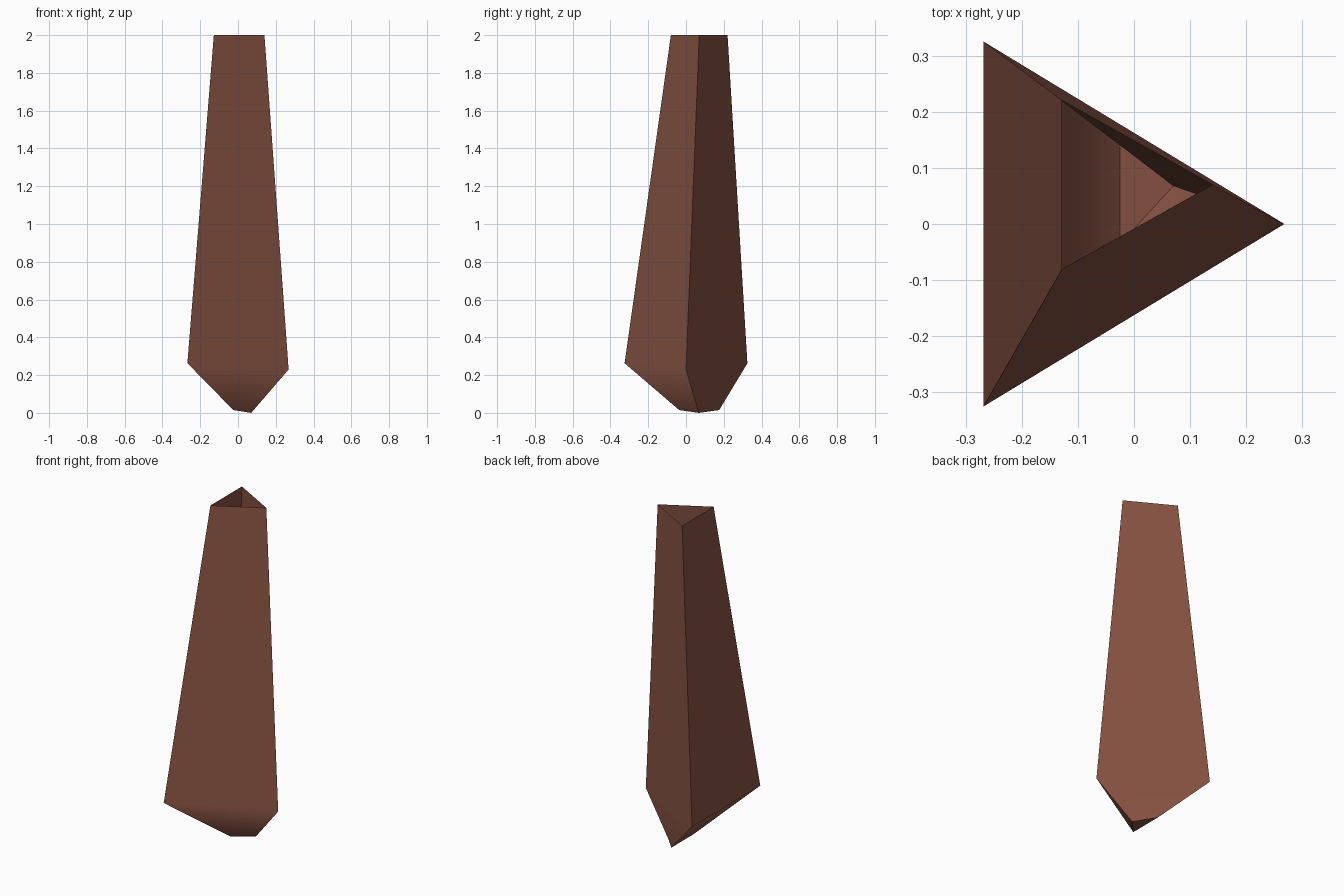
import bpy
import bmesh

default = bpy.data.objects.get("Cube")
if default:
    bpy.data.objects.remove(default, do_unlink=True)

# Single brown material
brown = bpy.data.materials.new("reddish_brown")
brown.use_nodes = True
color = (0.24, 0.085, 0.055, 1.0)
brown.diffuse_color = color
bsdf = brown.node_tree.nodes["Principled BSDF"]
bsdf.inputs["Base Color"].default_value = color
bsdf.inputs["Roughness"].default_value = 0.9

# Three-sided cross-sections, from tip to open top, counterclockwise
sections = [
    [(-0.025, -0.036, 0.015), (0.07, 0.068, 0.0), (-0.025, 0.176, 0.015)],
    [(-0.268, -0.325, 0.263), (0.268, 0.0, 0.23), (-0.268, 0.325, 0.263)],
    [(-0.128, -0.08, 2.0), (0.14, 0.07, 2.0), (-0.128, 0.22, 2.0)],
]

bm = bmesh.new()
rings = [[bm.verts.new(p) for p in ring] for ring in sections]

# Side walls bridged between neighbouring sections
for low, high in zip(rings, rings[1:]):
    for i in range(3):
        j = (i + 1) % 3
        bm.faces.new((low[i], low[j], high[j], high[i]))

# Small closed tip; the top stays open
bm.faces.new(reversed(rings[0]))

# Smooth shading across the shoulder, sharp along ridges and tip
shoulder = set(rings[1])
for face in bm.faces:
    face.smooth = True
for edge in bm.edges:
    edge.smooth = set(edge.verts) <= shoulder

mesh = bpy.data.meshes.new("tapered_shaft")
bm.to_mesh(mesh)
bm.free()
mesh.materials.append(brown)
shaft = bpy.data.objects.new("tapered_shaft", mesh)
bpy.context.collection.objects.link(shaft)

# Let the long faces control the shading at the shoulder
weighted = shaft.modifiers.new("weighted_normals", 'WEIGHTED_NORMAL')
weighted.keep_sharp = True
weighted.weight = 100
